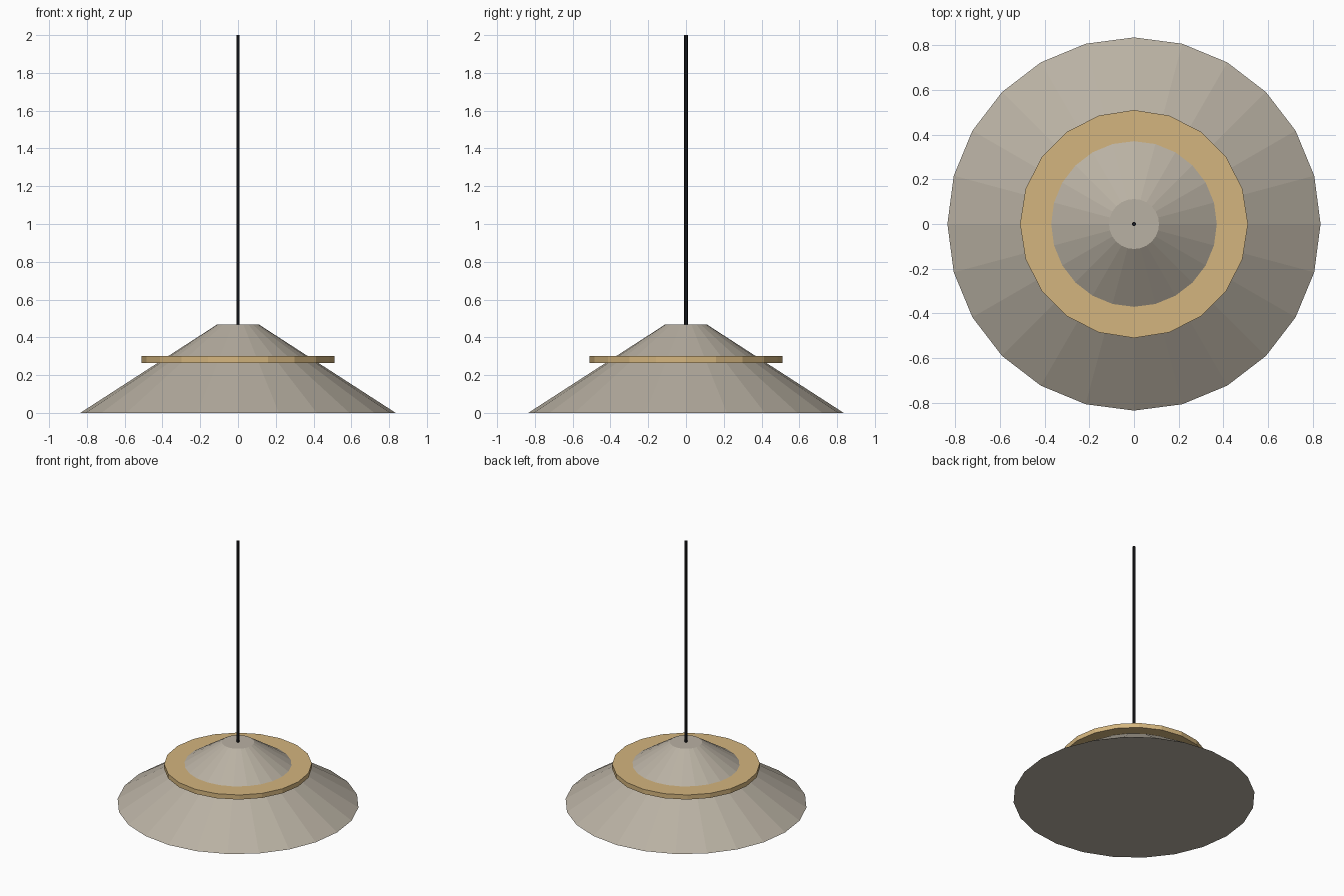
import bpy, bmesh
from mathutils import Matrix

if "Cube" in bpy.data.objects:
    bpy.data.objects.remove(bpy.data.objects["Cube"])


def material(name, rgb):
    """Flat colour, given as 0-255 screen values and stored as linear."""
    mat = bpy.data.materials.new(name)
    lin = [((c / 255 + 0.055) / 1.055) ** 2.4 for c in rgb]
    mat.diffuse_color = (*lin, 1.0)
    mat.use_nodes = True
    mat.node_tree.nodes["Principled BSDF"].inputs["Base Color"].default_value = mat.diffuse_color
    return mat


def frustum(name, r_bottom, r_top, z0, z1, sides, mat):
    """Closed, flat-faced cone section standing between z0 and z1."""
    bm = bmesh.new()
    bmesh.ops.create_cone(bm, cap_ends=True, segments=sides,
                          radius1=r_bottom, radius2=r_top, depth=z1 - z0,
                          matrix=Matrix.Translation((0, 0, (z0 + z1) / 2)))
    mesh = bpy.data.meshes.new(name)
    bm.to_mesh(mesh)
    bm.free()
    mesh.materials.append(mat)
    obj = bpy.data.objects.new(name, mesh)
    bpy.context.collection.objects.link(obj)
    return obj


grey = material("warm grey", (185, 177, 163))
tan = material("light wood", (212, 181, 126))
black = material("black", (26, 26, 29))

# Conical shade, closed at both ends
frustum("shade", 0.835, 0.112, 0.0, 0.467, 24, grey)

# Flat wooden collar around the shade
frustum("collar_ring", 0.51, 0.51, 0.265, 0.30, 20, tan)

# Hanging cord
frustum("cord", 0.01, 0.01, 0.45, 2.0, 6, black)
